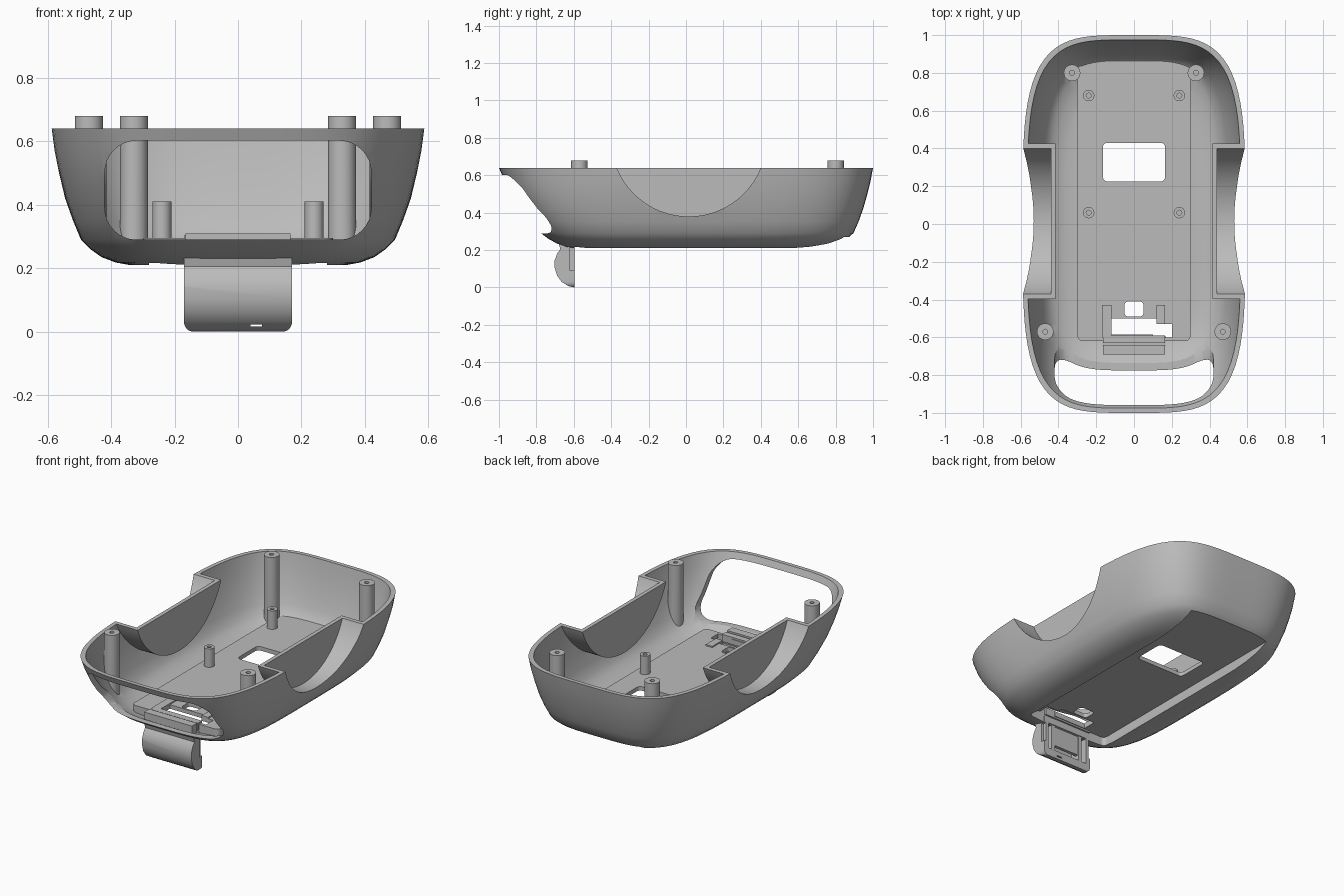
import bpy, bmesh, math
from mathutils import Matrix

if "Cube" in bpy.data.objects:
    bpy.data.objects.remove(bpy.data.objects["Cube"], do_unlink=True)

grey = bpy.data.materials.new("grey plastic")
grey.use_nodes = True
grey.diffuse_color = (0.5, 0.5, 0.5, 1)
grey.node_tree.nodes["Principled BSDF"].inputs["Base Color"].default_value = (0.5, 0.5, 0.5, 1)


def finish(name, bm):
    bmesh.ops.recalc_face_normals(bm, faces=bm.faces)
    mesh = bpy.data.meshes.new(name)
    bm.to_mesh(mesh)
    bm.free()
    mesh.materials.append(grey)
    ob = bpy.data.objects.new(name, mesh)
    bpy.context.collection.objects.link(ob)
    return ob


def loft(name, rings):
    bm = bmesh.new()
    loops = [[bm.verts.new(p) for p in ring] for ring in rings]
    n = len(loops[0])
    for a, b in zip(loops, loops[1:]):
        for i in range(n):
            j = (i + 1) % n
            bm.faces.new((a[i], a[j], b[j], b[i]))
    bm.faces.new(loops[0])
    bm.faces.new(loops[-1])
    return finish(name, bm)


def box(name, x0, x1, y0, y1, z0, z1, radius=0, axis=2):
    """Box whose edges along one axis may be rounded."""
    bm = bmesh.new()
    bmesh.ops.create_cube(bm, size=1)
    bm.transform(Matrix.Translation(((x0 + x1) / 2, (y0 + y1) / 2, (z0 + z1) / 2))
                 @ Matrix.Diagonal((x1 - x0, y1 - y0, z1 - z0, 1)))
    if radius:
        edges = [e for e in bm.edges
                 if abs((e.verts[0].co - e.verts[1].co).normalized()[axis]) > 0.9]
        bmesh.ops.bevel(bm, geom=edges, offset=radius, segments=8, profile=0.5, affect='EDGES')
    return finish(name, bm)


def cyl(name, x, y, z0, z1, r, segments=32):
    bm = bmesh.new()
    bmesh.ops.create_cone(bm, cap_ends=True, segments=segments, radius1=r, radius2=r, depth=z1 - z0)
    bm.transform(Matrix.Translation((x, y, (z0 + z1) / 2)))
    return finish(name, bm)


def scoop(side, inner_x, r):
    """Cylinder across x that forms the round side recess."""
    bm = bmesh.new()
    bmesh.ops.create_cone(bm, cap_ends=True, segments=128, radius1=r, radius2=r, depth=0.4)
    bm.transform(Matrix.Translation((side * (inner_x + 0.2), 0.015, 0.795))
                 @ Matrix.Rotation(math.pi / 2, 4, 'Y'))
    return finish("scoop", bm)


def boolean(target, tool, op='DIFFERENCE'):
    mod = target.modifiers.new("cut", 'BOOLEAN')
    mod.operation, mod.solver, mod.object = op, 'EXACT', tool
    bpy.context.view_layer.objects.active = target
    bpy.ops.object.modifier_apply(modifier=mod.name)
    bpy.data.objects.remove(tool, do_unlink=True)


def smooth(ob):
    bpy.ops.object.select_all(action='DESELECT')
    ob.select_set(True)
    bpy.context.view_layer.objects.active = ob
    bpy.ops.object.shade_smooth_by_angle(angle=math.radians(30))


def outline(z, half_x, front, back, n=128):
    pts = []
    for i in range(n):
        c, s = math.cos(2 * math.pi * i / n), math.sin(2 * math.pi * i / n)
        r = (c ** 4 + s ** 4) ** -0.25
        pts.append((half_x * r * c, (back if s > 0 else front) * r * s, z))
    return pts


# Body profile: height, half width, front reach, back reach
PROFILE = [(0.21, 0.34, 0.60, 0.65), (0.218, 0.385, 0.645, 0.72), (0.235, 0.43, 0.69, 0.80),
           (0.26, 0.465, 0.735, 0.86), (0.29, 0.495, 0.775, 0.895), (0.35, 0.52, 0.83, 0.922),
           (0.42, 0.545, 0.885, 0.947), (0.50, 0.565, 0.935, 0.97), (0.57, 0.58, 0.97, 0.987),
           (0.64, 0.59, 1.0, 1.0)]
WALL = 0.025
POSTS = [(s * x, y) for s in (1, -1) for x, y in ((0.328, 0.80), (0.47, -0.57))]
BOSSES = [(s * 0.24, y) for s in (1, -1) for y in (0.68, 0.06)]

body = loft("body_shell", [outline(*p) for p in PROFILE])
inner = []
for i, (z, hx, f, b) in enumerate(PROFILE):
    lift = 0.03 * (1 - i / (len(PROFILE) - 1)) ** 2
    inner.append(outline(z + lift, hx - WALL, f - WALL, b - WALL))
inner.append(outline(0.7, 0.566, 0.976, 0.976))
cavity = loft("cavity", inner)

# Keep scoop walls, the raised floor and the posts out of the cavity
for side in (1, -1):
    boolean(cavity, scoop(side, 0.415, 0.44))
boolean(cavity, box("plateau", -0.3, 0.3, -0.62, 1.0, 0.1, 0.295, 0.03))
for x, y in POSTS:
    boolean(cavity, cyl("post", x, y, 0.1, 0.8, 0.044))
boolean(body, cavity)

# Recesses and openings
for side in (1, -1):
    boolean(body, scoop(side, 0.44, 0.415))
boolean(body, box("belly_recess", -0.28, 0.28, -0.6, 0.95, 0.1, 0.27, 0.025))
boolean(body, box("front_opening", -0.42, 0.42, -1.2, -0.62, 0.29, 0.602, 0.1, 1))
boolean(body, box("floor_window", -0.165, 0.165, 0.225, 0.43, 0.1, 0.5, 0.025))
boolean(body, box("small_window", -0.05, 0.05, -0.49, -0.41, 0.1, 0.5, 0.02))
boolean(body, box("latch_slot", -0.12, 0.12, -0.585, -0.5, 0.1, 0.5))
boolean(body, box("latch_side_slot", 0.1, 0.2, -0.6, -0.53, 0.1, 0.5))
smooth(body)

# Post tops and short floor bosses, each with a screw hole
for points, name, z0, z1, r in ((POSTS, "screw_post_top", 0.638, 0.68, 0.044),
                                (BOSSES, "floor_boss", 0.285, 0.41, 0.03)):
    for x, y in points:
        post = cyl(name, x, y, z0, z1, r)
        boolean(post, cyl("hole", x, y, z1 - 0.035, z1 + 0.1, 0.013, 16))
        smooth(post)

# Latch frame on the floor
for name, dims in (("latch_hinge_bar", (-0.165, 0.165, -0.69, -0.64, 0.24, 0.31)),
                   ("latch_front_rail", (-0.165, 0.165, -0.63, -0.59, 0.26, 0.305)),
                   ("latch_left_rail", (0.12, 0.165, -0.53, -0.43, 0.285, 0.303)),
                   ("latch_right_rail", (-0.17, -0.12, -0.6, -0.43, 0.285, 0.303))):
    box(name, *dims)

# Hanging latch tab: rounded profile swept across x, hollow at the back
SIDE = [(-0.595, 0.0), (-0.63, 0.008), (-0.665, 0.03), (-0.69, 0.065), (-0.702, 0.105),
        (-0.702, 0.145), (-0.69, 0.18), (-0.672, 0.205), (-0.685, 0.25), (-0.595, 0.25)]
tab = loft("latch_tab", [[(x, y, z) for y, z in SIDE] for x in (-0.17, 0.17)])
boolean(tab, box("tab_outline", -0.17, 0.17, -0.8, -0.5, 0, 0.4, 0.03, 1), 'INTERSECT')
boolean(tab, box("tab_hollow", -0.14, 0.14, -0.66, -0.5, 0.05, 0.215))
boolean(tab, box("tab_slot", 0.04, 0.075, -0.8, -0.5, 0.016, 0.023))
for side in (1, -1):
    boolean(tab, box("tab_notch", side * 0.17 - 0.012, side * 0.17 + 0.012, -0.62, -0.5, 0.09, 0.21))
smooth(tab)
box("tab_spring", -0.1, 0.1, -0.625, -0.605, 0.09, 0.29)
for x in (-0.1, 0.1):
    box("tab_rib", x - 0.012, x + 0.012, -0.67, -0.6, 0.04, 0.24)
